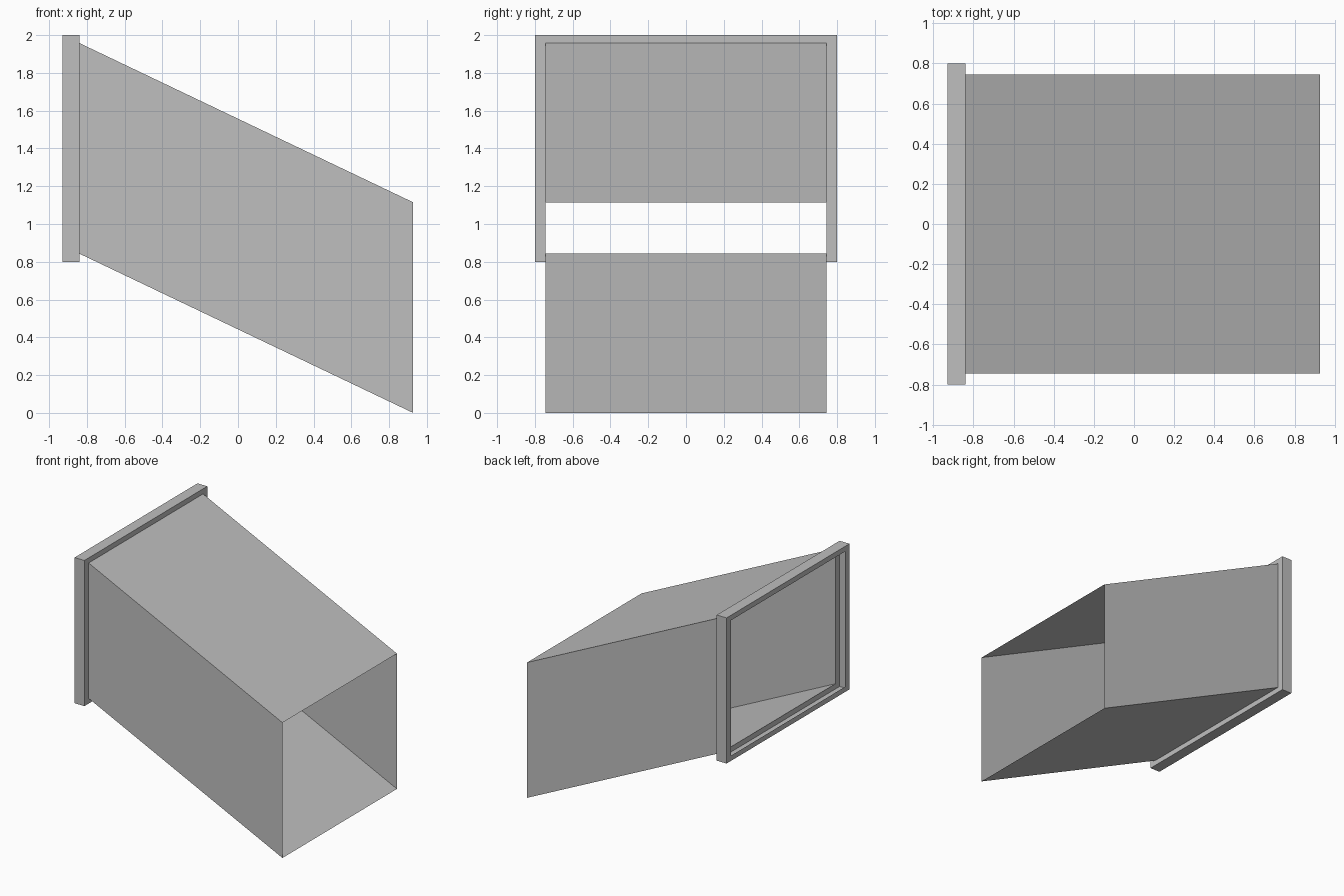
import bpy
import bmesh

cube = bpy.data.objects.get("Cube")
if cube:
    bpy.data.objects.remove(cube, do_unlink=True)

# Sheet metal colour
metal = bpy.data.materials.new("plain_grey_metal")
metal.use_nodes = True
grey = (0.52, 0.52, 0.52, 1)
metal.diffuse_color = grey
metal.node_tree.nodes["Principled BSDF"].inputs["Base Color"].default_value = grey

# Main measures
BACK, JOINT, MOUTH = -0.93, -0.84, 0.927
HALF_WIDTH, HEIGHT, LIP = 0.745, 1.115, 0.055
JOINT_BOTTOM, MOUTH_BOTTOM = 0.843, 0.0


def ring(bm, x, half_width, bottom, top):
    """Rectangular loop of vertices lying across x."""
    corners = [(-half_width, bottom), (half_width, bottom),
               (half_width, top), (-half_width, top)]
    return [bm.verts.new((x, y, z)) for y, z in corners]


def sheet_tube(name, sections):
    """Open sheet skin joining a series of rectangular loops."""
    bm = bmesh.new()
    rings = [ring(bm, *section) for section in sections]
    for a, b in zip(rings, rings[1:]):
        for i in range(4):
            j = (i + 1) % 4
            bm.faces.new((a[i], b[i], b[j], a[j]))
    mesh = bpy.data.meshes.new(name)
    bm.normal_update()
    bm.to_mesh(mesh)
    bm.free()
    mesh.materials.append(metal)
    obj = bpy.data.objects.new(name, mesh)
    bpy.context.collection.objects.link(obj)
    return obj


# Slanted duct, open at both ends
sheet_tube("slanted_duct", [
    (JOINT, HALF_WIDTH, JOINT_BOTTOM, JOINT_BOTTOM + HEIGHT),
    (MOUTH, HALF_WIDTH, MOUTH_BOTTOM, MOUTH_BOTTOM + HEIGHT),
])

# Channel frame: back lip, outer band and front lip, open towards the inside
inner = (HALF_WIDTH, JOINT_BOTTOM, JOINT_BOTTOM + HEIGHT)
outer = (HALF_WIDTH + LIP, 0.8, 2.0)
sheet_tube("channel_frame", [
    (BACK, *inner), (BACK, *outer), (JOINT, *outer), (JOINT, *inner),
])
